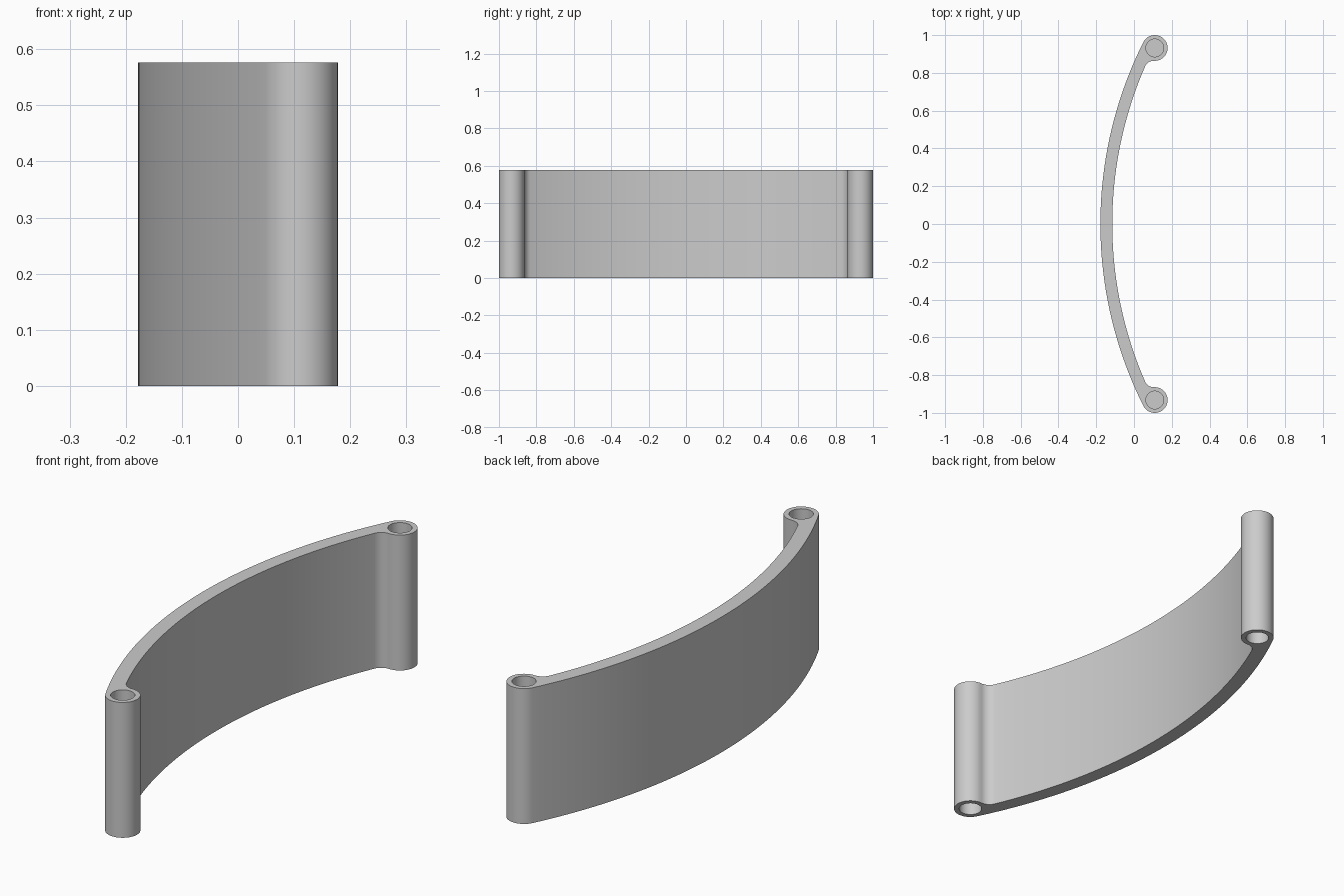
import bpy, bmesh, math
from mathutils import Vector

cube = bpy.data.objects.get("Cube")
if cube:
    bpy.data.objects.remove(cube)

HEIGHT = 0.576
BOSS_R, HOLE_R, HOLE_DEPTH = 0.068, 0.047, 0.2
FILLET_R = 0.05
BOSS = Vector((0.11, 0.932))
OUTER_X, THICK = -0.178, 0.063

# Arc centre chosen so the outer wall runs tangent into the end bosses
k = -OUTER_X - BOSS_R
cx = (BOSS.x**2 + BOSS.y**2 - k**2) / (2 * (BOSS.x + k))
C = Vector((cx, 0))
R_OUT = cx - OUTER_X
R_IN = R_OUT - THICK

# Fillet centre, tangent to the inner wall and to the boss
d_boss, d_fil = (BOSS - C).length, R_IN - FILLET_R
boss_ang = math.atan2(BOSS.y, cx - BOSS.x)
gap = math.acos((d_boss**2 + d_fil**2 - (BOSS_R + FILLET_R)**2) / (2 * d_boss * d_fil))
fil_ang = boss_ang - gap
F = C + d_fil * Vector((-math.cos(fil_ang), math.sin(fil_ang)))


def arc(centre, radius, a0, a1, n):
    """Points along an arc, both ends included."""
    return [centre + radius * Vector((math.cos(a), math.sin(a)))
            for a in (a0 + (a1 - a0) * i / n for i in range(n + 1))]


def angle(v):
    return math.atan2(v.y, v.x)


# Half outline: outer wall, boss, fillet, inner wall
pi = math.pi
half = arc(C, R_OUT, pi, pi - boss_ang, 28)
half += arc(BOSS, BOSS_R, pi - boss_ang, angle(F - BOSS), 32)[1:]
half += arc(F, FILLET_R, angle(BOSS - F), pi - fil_ang, 12)[1:]
half += arc(C, R_IN, pi - fil_ang, pi, 28)[1:]
outline = half + [Vector((p.x, -p.y)) for p in reversed(half[1:-1])]

# Extrude the outline into the curved panel
bm = bmesh.new()
base = bm.faces.new([bm.verts.new((p.x, p.y, 0)) for p in outline])
top = bmesh.ops.extrude_face_region(bm, geom=[base])["geom"]
bmesh.ops.translate(bm, vec=(0, 0, HEIGHT),
                    verts=[g for g in top if isinstance(g, bmesh.types.BMVert)])
bmesh.ops.recalc_face_normals(bm, faces=bm.faces)
mesh = bpy.data.meshes.new("curved_panel")
bm.to_mesh(mesh)
bm.free()
panel = bpy.data.objects.new("curved_panel", mesh)
bpy.context.collection.objects.link(panel)

# Material
grey = bpy.data.materials.new("light_grey")
grey.use_nodes = True
colour = (0.6, 0.6, 0.6, 1)
grey.diffuse_color = colour
grey.node_tree.nodes["Principled BSDF"].inputs["Base Color"].default_value = colour
mesh.materials.append(grey)

# Blind pin holes in both ends of each boss
for side in (-1, 1):
    for z in (0, HEIGHT):
        bpy.ops.mesh.primitive_cylinder_add(
            vertices=48, radius=HOLE_R, depth=2 * HOLE_DEPTH,
            location=(BOSS.x, side * BOSS.y, z))
        cutter = bpy.context.object
        cutter.name = "pin_hole_cutter"
        cutter.hide_render = True
        cutter.data.materials.append(grey)
        bpy.context.view_layer.objects.active = panel
        mod = panel.modifiers.new("pin_hole", "BOOLEAN")
        mod.operation = "DIFFERENCE"
        mod.solver = "EXACT"
        mod.object = cutter
        bpy.ops.object.modifier_apply(modifier=mod.name)
        bpy.data.objects.remove(cutter)

# Smooth walls with crisp rims
bpy.ops.object.select_all(action="DESELECT")
panel.select_set(True)
bpy.context.view_layer.objects.active = panel
bpy.ops.object.shade_smooth_by_angle(angle=math.radians(30))
